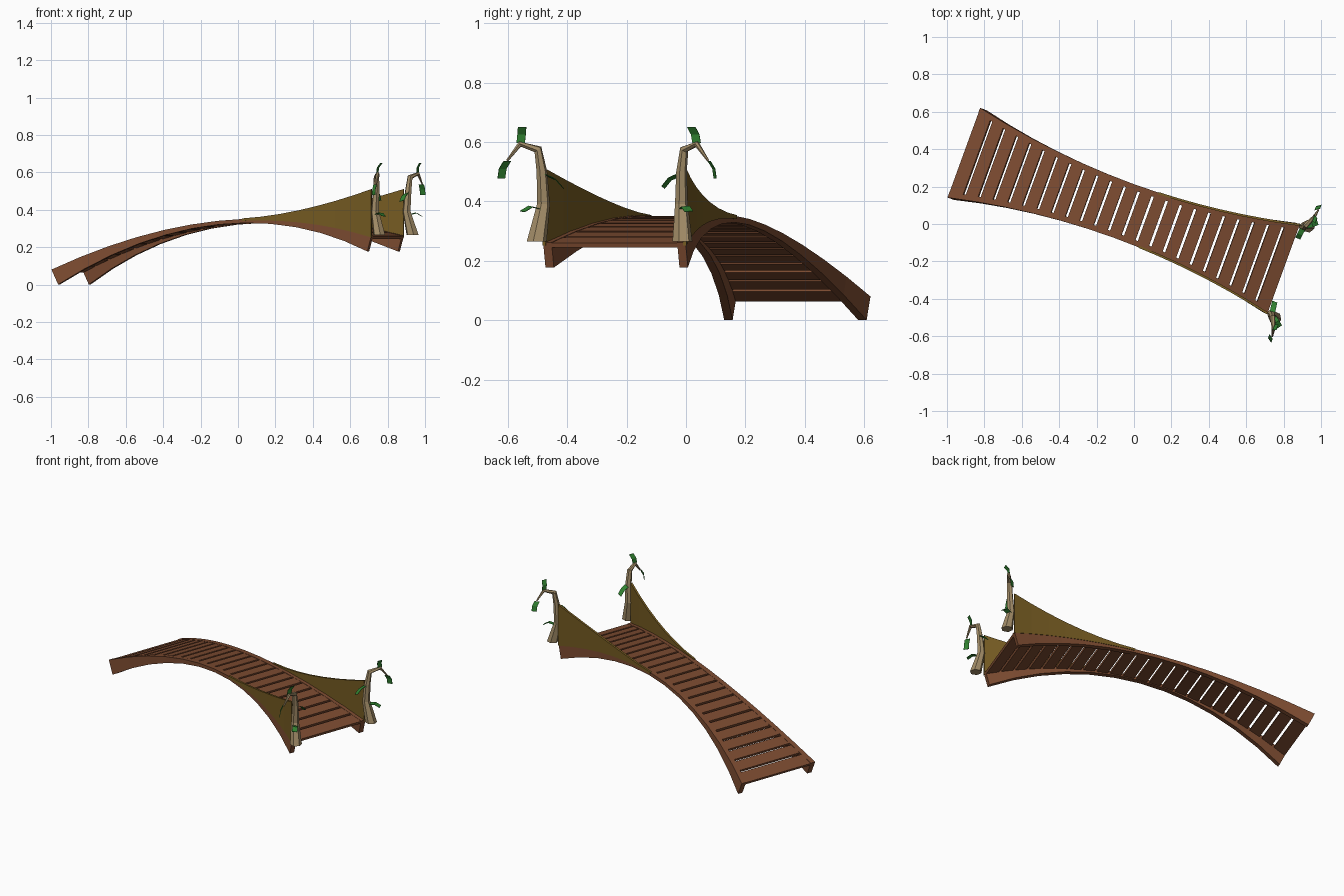
import bpy, bmesh, math
from mathutils import Vector

if "Cube" in bpy.data.objects:
    bpy.data.objects.remove(bpy.data.objects["Cube"])

A = math.radians(-20)
U = Vector((math.cos(A), math.sin(A), 0))
V = Vector((-math.sin(A), math.cos(A), 0))
MID = Vector((-0.055, 0.07, 0))
L = 0.91


def mat(name, c):
    m = bpy.data.materials.new(name)
    m.diffuse_color = (*c, 1)
    m.use_nodes = True
    m.node_tree.nodes["Principled BSDF"].inputs["Base Color"].default_value = m.diffuse_color
    return m


WOOD = mat("brown wood", (0.20, 0.07, 0.03))
CLOTH = mat("olive panel", (0.18, 0.105, 0.016))
POST = mat("tan branch", (0.37, 0.27, 0.14))
LEAF = mat("leaf green", (0.03, 0.22, 0.03))


def world(s, t, z):                       # bridge-local to world
    return MID + U * s + V * t + Vector((0, 0, z))


def deck_z(s):                            # arched walking line
    return 0.341 + 0.1 * s - 0.205 * s * s


def normal(s):                            # arch normal in (s, z)
    k = 0.1 - 0.41 * s
    n = math.hypot(k, 1)
    return -k / n, 1 / n


def half_width(s):
    return 0.153 + 0.102 * (s / L) ** 2


def on_arch(s, t, d):                     # point d below the arch
    a, b = normal(s)
    return (s - a * d, t, deck_z(s) - b * d)


def loft(name, rings, material):          # skin closed rings, cap both ends
    bm = bmesh.new()
    vs = [[bm.verts.new(world(*p)) for p in r] for r in rings]
    n = len(vs[0])
    for a, b in zip(vs, vs[1:]):
        for i in range(n):
            bm.faces.new((a[i], a[(i + 1) % n], b[(i + 1) % n], b[i]))
    bm.faces.new(vs[0])
    bm.faces.new(vs[-1])
    bmesh.ops.recalc_face_normals(bm, faces=bm.faces[:])
    me = bpy.data.meshes.new(name)
    bm.to_mesh(me)
    bm.free()
    me.materials.append(material)
    ob = bpy.data.objects.new(name, me)
    bpy.context.collection.objects.link(ob)
    return ob


# post path: s, t, z, radius
PATH = [(.957, .261, .265, .034), (.928, .247, .39, .022), (.936, .25, .50, .018),
        (.942, .262, .575, .015), (.968, .317, .593, .010), (.976, .36, .537, .004)]
# leaves: start, middle, end, width direction
LEAVES = [((.966, .315, .597), (.968, .311, .625), (.985, .303, .65), (0, 1, 0)),
          ((.970, .362, .535), (.970, .378, .51), (.970, .383, .478), (.8, .6, 0)),
          ((.932, .236, .488), (.928, .205, .475), (.925, .180, .447), (1, 0, .3)),
          ((.943, .258, .375), (.972, .277, .383), (.995, .298, .366), (-.6, .8, .1))]

for side, tag in ((1, "back"), (-1, "front")):
    # tapering arched side beam
    rings = []
    for i in range(13):
        s = -L + 2 * L * i / 12
        w, h = half_width(s), 0.02 + 0.068 * (s / L) ** 2
        rings.append([on_arch(s, side * w, 0), on_arch(s, side * (w - .03), 0),
                      on_arch(s, side * (w - .03), h), on_arch(s, side * w, h)])
    loft(tag + "_beam", rings, WOOD)

    # sweeping side panel rising to the post
    rings = []
    for i in range(8):
        f = i / 7
        s = 0.14 + (L - 0.14) * f
        w, z = half_width(s), deck_z(s)
        top = z + 0.003 + 0.245 * f ** 1.84
        rings.append([(s, side * (w + .003), z - .01), (s, side * (w - .009), z - .01),
                      (s, side * (w - .009), top), (s, side * (w + .003), top)])
    loft(tag + "_panel", rings, CLOTH)

    # hooked six-sided branch post
    rings = []
    for i, (s, t, z, r) in enumerate(PATH):
        p0, p1 = Vector(PATH[max(i - 1, 0)][:3]), Vector(PATH[min(i + 1, 5)][:3])
        d = Vector((0, 0, 1)) if i == 0 else (p1 - p0).normalized()
        e = Vector((1, 0, 0))
        e = (e - d * e.dot(d)).normalized()
        g = d.cross(e)
        ring = []
        for k in range(6):
            a = k * math.tau / 6
            q = Vector((s, t, z)) + r * (e * math.cos(a) + g * math.sin(a))
            ring.append((q.x, q.y * side, q.z))
        rings.append(ring)
    loft(tag + "_post", rings, POST)

    # bent leaves
    for n, (a, b, c, wd) in enumerate(LEAVES):
        wd = Vector(wd).normalized() * 0.015
        pts = [Vector(p) for p in (a, b, c)]
        nrm = (pts[2] - pts[0]).cross(wd).normalized() * 0.001
        rings = [[(q.x, q.y * side, q.z) for q in
                  (p - wd - nrm, p + wd - nrm, p + wd + nrm, p - wd + nrm)] for p in pts]
        loft(f"{tag}_leaf_{n + 1}", rings, LEAF)

# deck planks
N = 23
step = 2 * L / N
for i in range(N):
    s0 = -L + i * step + (0 if i == 0 else 0.007)
    s1 = -L + (i + 1) * step - (0 if i == N - 1 else 0.007)
    rings = []
    for s in (s0, s1):
        w = half_width(s) - 0.025
        rings.append([on_arch(s, -w, .002), on_arch(s, w, .002),
                      on_arch(s, w, .018), on_arch(s, -w, .018)])
    loft(f"plank_{i + 1}", rings, WOOD)
